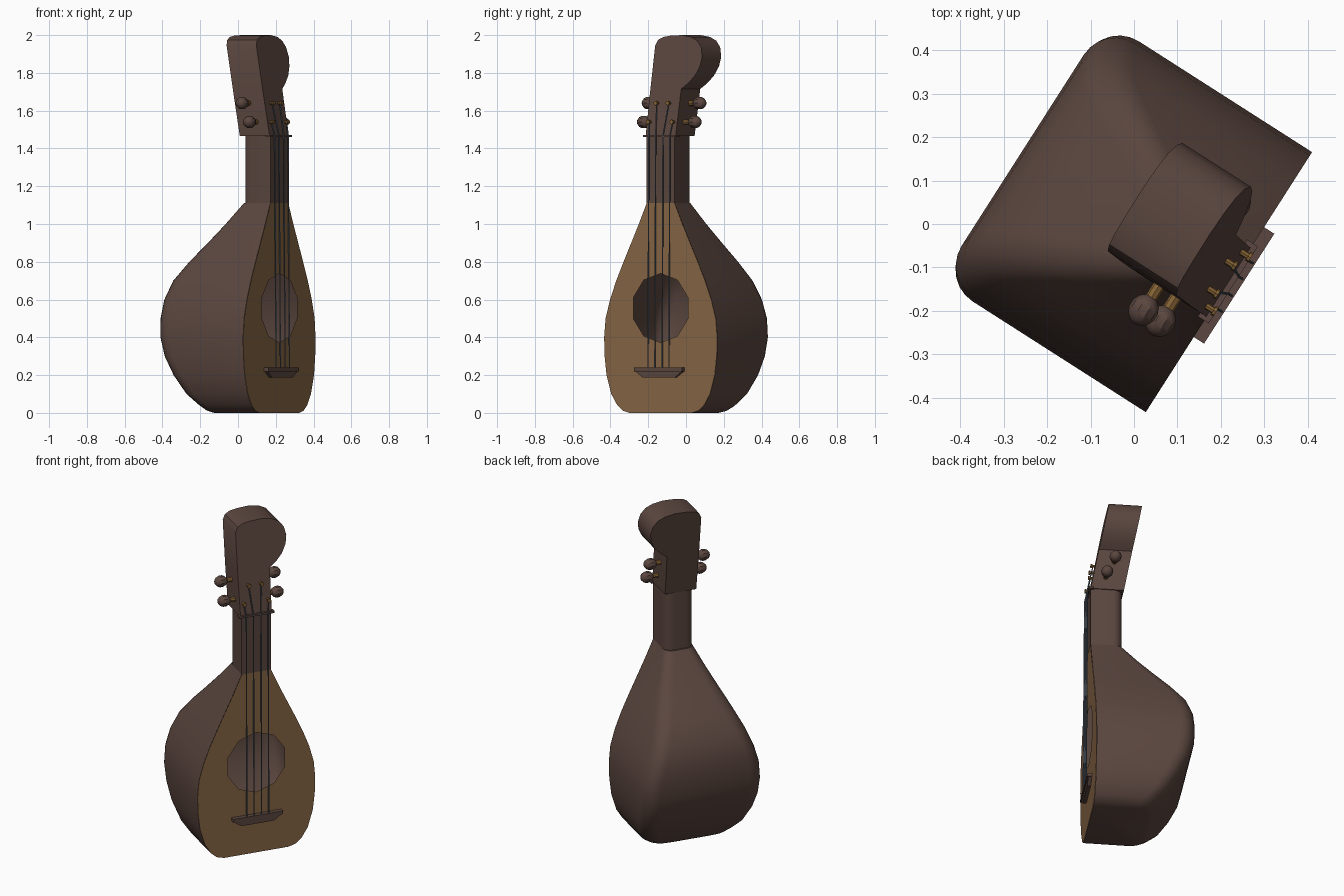
import bpy, bmesh, math
from mathutils import Matrix, Vector

if "Cube" in bpy.data.objects:
    bpy.data.objects.remove(bpy.data.objects["Cube"])

# The instrument is built facing -y, then turned about z
TURN = Matrix.Rotation(math.radians(57.4), 4, 'Z') @ Matrix.Translation((0.005, 0, 0))
FRONT = -0.256


def material(name, color):
    m = bpy.data.materials.new(name)
    m.diffuse_color = (*color, 1)
    m.use_nodes = True
    m.node_tree.nodes["Principled BSDF"].inputs["Base Color"].default_value = m.diffuse_color
    return m


WOOD = material("dark_wood", (0.105, 0.062, 0.050))
BOARD = material("pale_wood", (0.245, 0.135, 0.060))
BRASS = material("brass", (0.24, 0.125, 0.035))
STEEL = material("string_steel", (0.10, 0.125, 0.15))


def finish(name, bm, mat, angle=32, fix=True):
    if fix:
        bmesh.ops.recalc_face_normals(bm, faces=bm.faces)
    me = bpy.data.meshes.new(name)
    bm.to_mesh(me)
    bm.free()
    me.transform(TURN)
    me.materials.append(mat)
    ob = bpy.data.objects.new(name, me)
    bpy.context.collection.objects.link(ob)
    bpy.ops.object.select_all(action='DESELECT')
    ob.select_set(True)
    bpy.context.view_layer.objects.active = ob
    bpy.ops.object.shade_smooth_by_angle(angle=math.radians(angle))
    return ob


def section(half, back, r, z, n=6):
    """Square front corners and rounded back corners."""
    left = [(-half, FRONT, z)]
    for i in range(n + 1):
        a = math.pi - i / n * math.pi / 2
        left.append((-half + r + r * math.cos(a), back - r + r * math.sin(a), z))
    return left + [(-x, y, z) for x, y, z in reversed(left)]


def loft(name, rings, mat, open_front):
    bm = bmesh.new()
    vs = [[bm.verts.new(p) for p in ring] for ring in rings]
    n = len(vs[0])
    for lo, hi in zip(vs, vs[1:]):
        for j in range(n - 1 if open_front else n):
            k = (j + 1) % n
            bm.faces.new((lo[k], lo[j], hi[j], hi[k]))
    bm.faces.new(vs[0])
    bm.faces.new(reversed(vs[-1]))
    return finish(name, bm, mat, fix=False)


def prism(name, profile, front, depth, mat, lean=0.0, z0=0.0):
    """Outline in x and z, pushed back along y, with an optional backward lean."""
    bm = bmesh.new()
    rings = [[bm.verts.new((x, y + lean * (z - z0), z)) for x, z in profile]
             for y in (front, front + depth)]
    n = len(profile)
    for j in range(n):
        k = (j + 1) % n
        bm.faces.new((rings[0][j], rings[0][k], rings[1][k], rings[1][j]))
    bm.faces.new(rings[0])
    bm.faces.new(reversed(rings[1]))
    return finish(name, bm, mat)


def add_rod(bm, a, b, r, seg=6):
    a, b = Vector(a), Vector(b)
    d = b - a
    m = Matrix.Translation((a + b) / 2) @ d.to_track_quat('Z', 'Y').to_matrix().to_4x4()
    bmesh.ops.create_cone(bm, cap_ends=True, segments=seg, radius1=r, radius2=r,
                          depth=d.length, matrix=m)


# Bowl: height, half width, back depth, corner radius
BOWL = [(0.0, 0.195, 0.064, 0.08), (0.012, 0.238, 0.085, 0.085), (0.04, 0.272, 0.110, 0.085),
        (0.10, 0.310, 0.167, 0.085), (0.20, 0.340, 0.229, 0.085), (0.30, 0.352, 0.277, 0.085),
        (0.40, 0.355, 0.302, 0.085), (0.50, 0.346, 0.307, 0.085), (0.60, 0.318, 0.301, 0.085),
        (0.70, 0.279, 0.270, 0.085), (0.80, 0.233, 0.196, 0.08), (0.90, 0.185, 0.106, 0.07),
        (1.00, 0.137, 0.020, 0.06), (1.11, 0.088, -0.067, 0.05)]
loft("bowl", [section(h, b, r, z) for z, h, b, r in BOWL], WOOD, True)

# Soundboard with a ten-sided sound hole
bm = bmesh.new()
right = [(h, z) for z, h, _, _ in BOWL]
rim = right + [(-x, z) for x, z in reversed(right)]
hole = [(0.18 * math.sin(i * math.pi / 5), 0.555 + 0.183 * math.cos(i * math.pi / 5))
        for i in range(10)]
edges = []
for loop in (rim, hole):
    vs = [bm.verts.new((x, FRONT - 0.001, z)) for x, z in loop]
    edges += [bm.edges.new((vs[i], vs[(i + 1) % len(vs)])) for i in range(len(vs))]
bmesh.ops.triangle_fill(bm, use_beauty=True, use_dissolve=False, edges=edges)
for f in bm.faces:
    f.normal_update()
    if f.normal.y > 0:
        f.normal_flip()
finish("soundboard", bm, BOARD, fix=False)

# Neck
loft("neck", [section(0.088, -0.076, 0.05, z) for z in (1.10, 1.47)], WOOD, False)

# Headstock with a bulge to one side
HEAD = [(-0.095, 1.465), (0.093, 1.465), (0.100, 1.715), (0.140, 1.745), (0.178, 1.785),
        (0.204, 1.835), (0.212, 1.885), (0.200, 1.935), (0.172, 1.970), (0.130, 1.990),
        (0.070, 2.0), (0.0, 1.997), (-0.045, 1.990), (-0.075, 1.975), (-0.090, 1.945),
        (-0.094, 1.70)]
prism("headstock", HEAD, FRONT, 0.187, WOOD, 0.18, 1.465)

# Nut and bridge
prism("nut", [(-0.105, 1.46), (0.105, 1.46), (0.105, 1.472), (-0.105, 1.472)],
      FRONT - 0.012, 0.03, WOOD)
prism("bridge_foot", [(-0.1, 0.187), (0.1, 0.187), (0.15, 0.222), (-0.15, 0.222)],
      FRONT - 0.021, 0.021, WOOD)
prism("bridge_bar", [(-0.15, 0.22), (0.15, 0.22), (0.15, 0.24), (-0.15, 0.24)],
      FRONT - 0.028, 0.028, WOOD)

# Tuning pegs on both sides
heads, shafts = bmesh.new(), bmesh.new()
for side in (-1, 1):
    for y, z in ((-0.172, 1.54), (-0.125, 1.64)):
        add_rod(shafts, (side * 0.08, y, z), (side * 0.135, y, z), 0.014, 8)
        m = (Matrix.Translation((side * 0.16, y, z)) @ Matrix.Rotation(math.pi / 2, 4, 'Y')
             @ Matrix.Diagonal((0.034, 0.034, 0.038, 1)))
        bmesh.ops.create_uvsphere(heads, u_segments=10, v_segments=7, radius=1, matrix=m)
finish("peg_heads", heads, WOOD)
finish("peg_shafts", shafts, BRASS)

# String posts and strings
posts, strings = bmesh.new(), bmesh.new()
for x, px, pz in ((-0.066, -0.074, 1.54), (-0.023, -0.038, 1.64),
                  (0.023, 0.038, 1.64), (0.066, 0.074, 1.54)):
    y = FRONT + 0.18 * (pz - 1.465)
    add_rod(posts, (px, y + 0.01, pz), (px, y - 0.022, pz), 0.008, 8)
    add_rod(posts, (px, y - 0.018, pz), (px, y - 0.026, pz), 0.012, 8)
    nut = (x, FRONT - 0.014, 1.468)
    add_rod(strings, (x, FRONT - 0.022, 0.235), nut, 0.0035)
    add_rod(strings, nut, (px, y - 0.012, pz), 0.0035)
finish("string_posts", posts, BRASS)
finish("strings", strings, STEEL)
